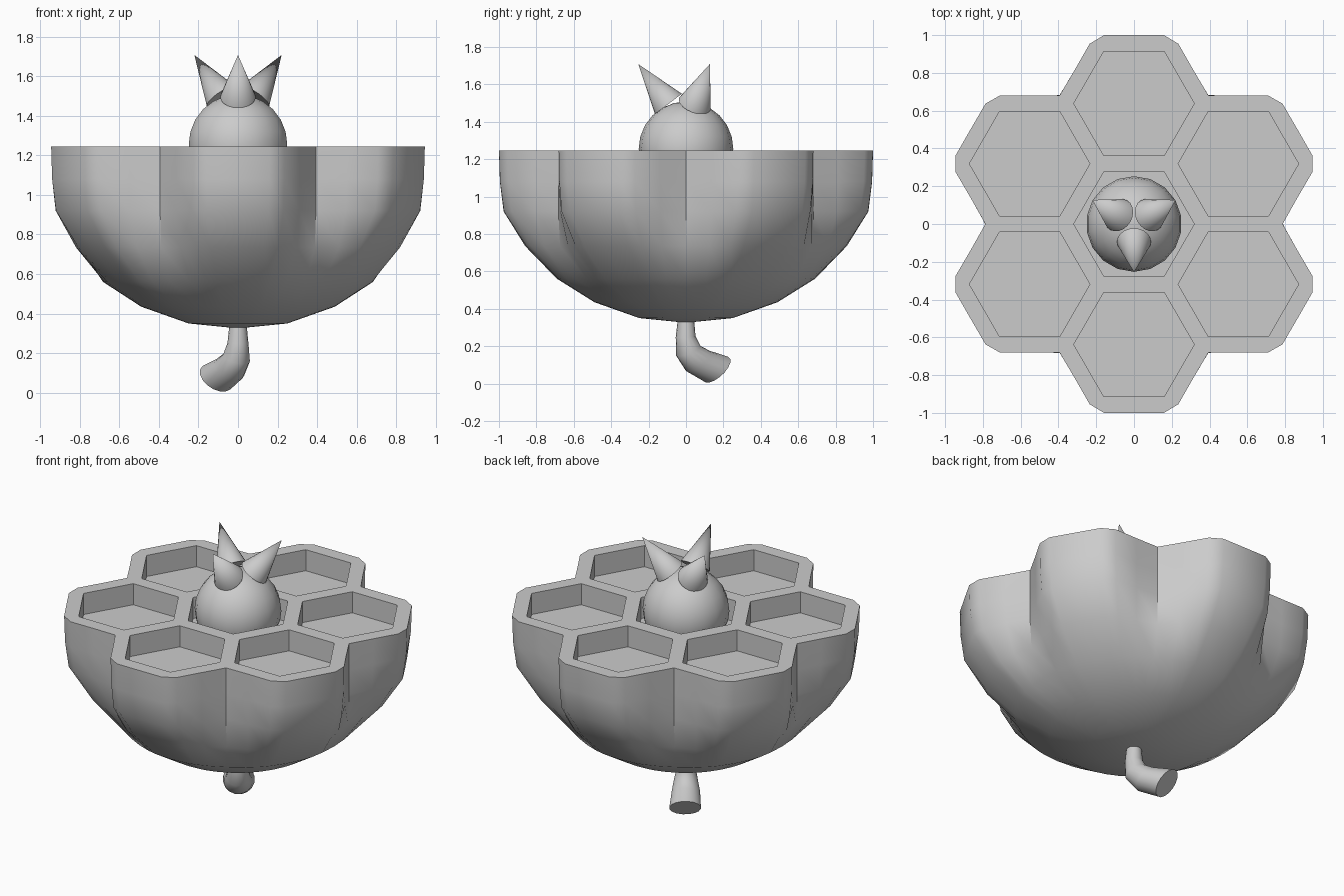
import bpy, bmesh
from math import sin, cos, pi, radians, atan2, hypot
from mathutils import Vector, Matrix

if "Cube" in bpy.data.objects:
    bpy.data.objects.remove(bpy.data.objects["Cube"])

RIM_Z, SPACING, CELL_R, DEPTH = 1.245, 0.638, 0.319, 0.135


def finish(name, bm):
    bmesh.ops.recalc_face_normals(bm, faces=bm.faces)
    me = bpy.data.meshes.new(name)
    bm.to_mesh(me)
    bm.free()
    ob = bpy.data.objects.new(name, me)
    bpy.context.collection.objects.link(ob)
    return ob


def activate(ob):
    bpy.ops.object.select_all(action='DESELECT')
    ob.select_set(True)
    bpy.context.view_layer.objects.active = ob


def smooth(ob, angle=40):
    activate(ob)
    bpy.ops.object.shade_smooth_by_angle(angle=radians(angle))


# Six-lobed rim outline as (angle, radius): half a lobe, mirrored, repeated
half = [(0.787, 0), (0.864, 0.137), (0.944, 0.274), (0.945, 0.362), (0.866, 0.5)]
polar = [(atan2(y, x), hypot(x, y)) for x, y in half]
lobe = polar + [(pi / 3 - a, r) for a, r in polar[-2:0:-1]]
outline = [(a + k * pi / 3, r) for k in range(6) for a, r in lobe]

# Bowl: lobed rings that turn round towards the bottom (height, scale, roundness)
rings = [(RIM_Z, 1, 0), (1.08, 0.995, 0.02), (0.92, 0.975, 0.1), (0.735, 0.86, 0.55),
         (0.56, 0.69, 0.95), (0.435, 0.49, 1), (0.35, 0.25, 1)]
bm = bmesh.new()
loops = []
for z, s, rnd in rings:
    loop = []
    for a, r in outline:
        rad = s * (r + (1 - r) * rnd)
        loop.append(bm.verts.new((rad * cos(a), rad * sin(a), z)))
    loops.append(loop)
n = len(outline)
for up, low in zip(loops, loops[1:]):
    for i in range(n):
        j = (i + 1) % n
        bm.faces.new((up[i], up[j], low[j], low[i]))
bm.faces.new(loops[0])
pole = bm.verts.new((0, 0, 0.325))
for i in range(n):
    bm.faces.new((loops[-1][i], loops[-1][(i + 1) % n], pole))
bowl = finish("honeycomb_bowl", bm)

# Hexagonal pockets: one in the middle, six around
bm = bmesh.new()
centres = [(0, 0)] + [(SPACING * cos(pi / 6 + k * pi / 3), SPACING * sin(pi / 6 + k * pi / 3))
                      for k in range(6)]
for cx, cy in centres:
    hexa = [bm.verts.new((cx + CELL_R * cos(k * pi / 3), cy + CELL_R * sin(k * pi / 3),
                          RIM_Z - DEPTH)) for k in range(6)]
    face = bm.faces.new(hexa)
    top = bmesh.ops.extrude_face_region(bm, geom=[face])
    moved = [v for v in top["geom"] if isinstance(v, bmesh.types.BMVert)]
    bmesh.ops.translate(bm, verts=moved, vec=(0, 0, 0.4))
    if face.is_valid is False or len(face.link_loops if hasattr(face, "link_loops") else face.loops) == 0:
        bm.faces.new(hexa)
cutter = finish("pocket_cutter", bm)
cutter.hide_render = True
mod = bowl.modifiers.new("pockets", 'BOOLEAN')
mod.operation, mod.solver, mod.object = 'DIFFERENCE', 'EXACT', cutter
activate(bowl)
bpy.ops.object.modifier_apply(modifier=mod.name)
bpy.data.objects.remove(cutter)
smooth(bowl, 35)

# Ball in the middle pocket
bm = bmesh.new()
bmesh.ops.create_uvsphere(bm, u_segments=18, v_segments=12, radius=0.253,
                          matrix=Matrix.Translation((0, 0, 1.255)))
smooth(finish("centre_ball", bm))

# Three spikes leaning outwards
for k in range(3):
    rot = Matrix.Rotation(k * 2 * pi / 3, 3, 'Z')
    base = rot @ Vector((0, -0.094, 1.495))
    tip = rot @ Vector((0, -0.255, 1.708))
    axis = tip - base
    place = Matrix.Translation((base + tip) / 2) @ axis.to_track_quat('Z', 'Y').to_matrix().to_4x4()
    bm = bmesh.new()
    bmesh.ops.create_cone(bm, cap_ends=True, segments=20, radius1=0.09, radius2=0,
                          depth=axis.length, matrix=place)
    smooth(finish(f"spike_{k + 1}", bm), 50)

# Curved stem, flaring to a flat cut end: (centre, radius, direction)
path = [((0, 0, 0.36), 0.042, (0, 0, -1)),
        ((0, -0.002, 0.25), 0.053, (-0.05, 0.05, -1)),
        ((-0.008, 0.012, 0.175), 0.07, (-0.25, 0.4, -1)),
        ((-0.045, 0.065, 0.12), 0.084, (-0.45, 0.65, -0.85)),
        ((-0.11, 0.165, 0.075), 0.093, (-0.5, 0.7, -0.75))]
bm = bmesh.new()
loops = []
for c, r, d in path:
    q = Vector((0, 0, -1)).rotation_difference(Vector(d))
    loops.append([bm.verts.new(Vector(c) + q @ Vector((r * cos(k * pi / 8), r * sin(k * pi / 8), 0)))
                  for k in range(16)])
for a, b in zip(loops, loops[1:]):
    for i in range(16):
        j = (i + 1) % 16
        bm.faces.new((a[i], a[j], b[j], b[i]))
bm.faces.new(loops[0])
bm.faces.new(loops[-1])
smooth(finish("stem", bm), 50)
